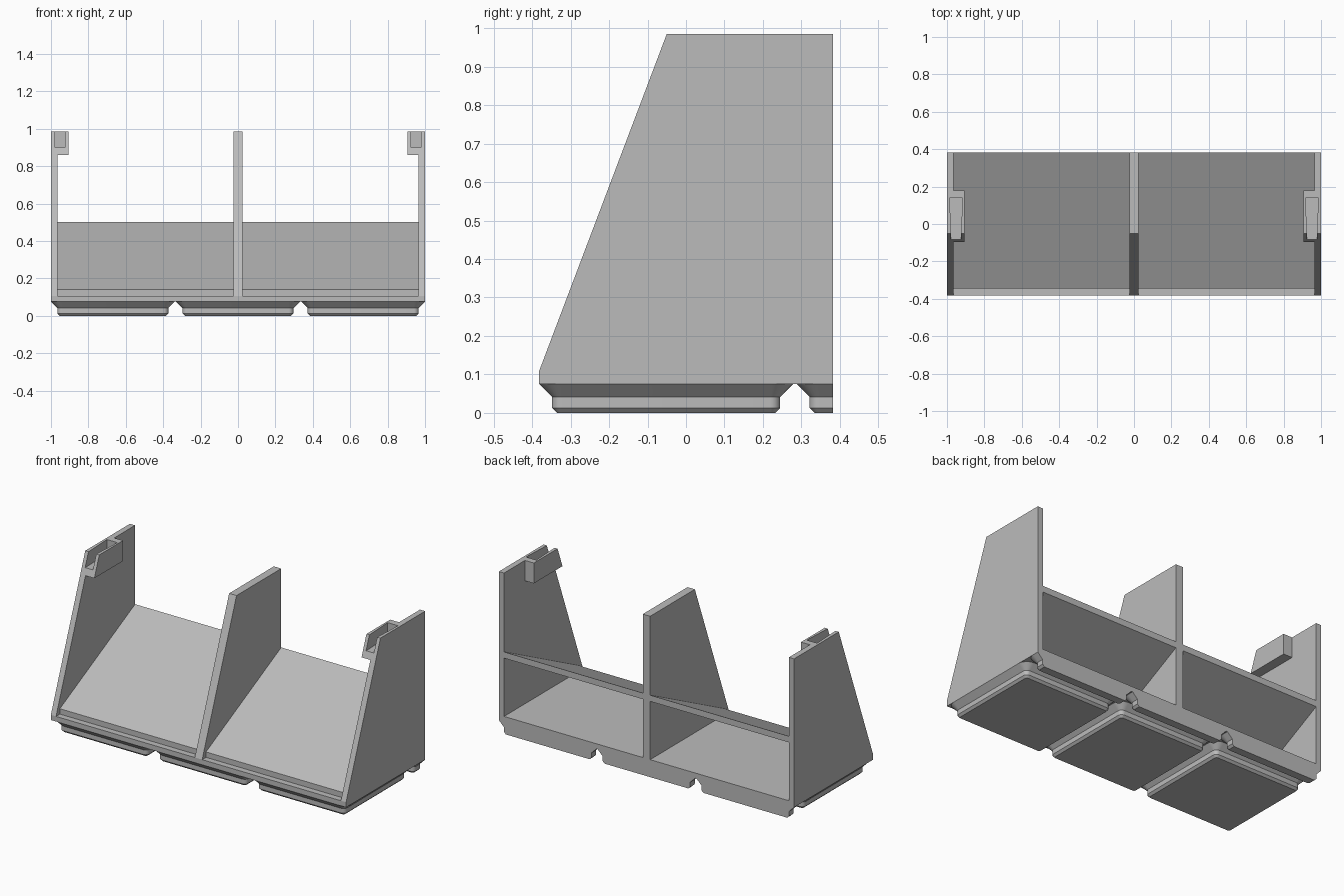
import bpy, bmesh, math

if "Cube" in bpy.data.objects:
    bpy.data.objects.remove(bpy.data.objects["Cube"])

HALF_Y = 0.3825          # half depth of the whole tray
BASE, FLOOR, TOP = 0.0757, 0.107, 0.985
SLOPE_TOP_Y = -0.05      # where the slanted front edge reaches the top
PITCH = 0.6693           # spacing of the feet

grey = bpy.data.materials.new("grey_plastic")
grey.diffuse_color = (0.5, 0.5, 0.5, 1)
grey.use_nodes = True
grey.node_tree.nodes["Principled BSDF"].inputs["Base Color"].default_value = grey.diffuse_color


def finish(name, bm):
    bmesh.ops.recalc_face_normals(bm, faces=bm.faces)
    mesh = bpy.data.meshes.new(name)
    bm.to_mesh(mesh)
    bm.free()
    mesh.materials.append(grey)
    obj = bpy.data.objects.new(name, mesh)
    bpy.context.collection.objects.link(obj)
    return obj


def loft(name, rings, cut_y=None):
    """Solid through matching rings of points, optionally cut flat at a y plane."""
    bm = bmesh.new()
    loops = [[bm.verts.new(p) for p in ring] for ring in rings]
    n = len(loops[0])
    for a, b in zip(loops, loops[1:]):
        for i in range(n):
            j = (i + 1) % n
            bm.faces.new((a[i], a[j], b[j], b[i]))
    bm.faces.new(loops[0])
    bm.faces.new(loops[-1])
    if cut_y is not None:
        bmesh.ops.bisect_plane(bm, geom=bm.verts[:] + bm.edges[:] + bm.faces[:],
                               plane_co=(0, cut_y, 0), plane_no=(0, 1, 0), clear_outer=True)
        bmesh.ops.holes_fill(bm, edges=[e for e in bm.edges if e.is_boundary])
    return finish(name, bm)


def side_profile(name, x0, x1, yz):
    return loft(name, [[(x, y, z) for y, z in yz] for x in (x0, x1)])


def rounded_square(cx, cy, half, radius, z, steps=8):
    ring = []
    for q, (sx, sy) in enumerate(((1, 1), (-1, 1), (-1, -1), (1, -1))):
        for i in range(steps + 1):
            a = math.pi / 2 * (q + i / steps)
            ring.append((cx + sx * (half - radius) + radius * math.cos(a),
                         cy + sy * (half - radius) + radius * math.sin(a), z))
    return ring


def slope_y(z):
    return -HALF_Y + (SLOPE_TOP_Y + HALF_Y) * (z - FLOOR) / (TOP - FLOOR)


# Stepped feet: a full row in front, a row cut off by the back plane
foot_steps = ((0.2837, 0.0128, 0), (0.2964, 0.0255, 0.0128),
              (0.2964, 0.0255, 0.0414), (0.3307, 0.06, BASE))
front_cy = -HALF_Y + 0.3307
for row, cy, cut in (("front", front_cy, None), ("back", front_cy + PITCH, HALF_Y)):
    for i in (-1, 0, 1):
        foot = loft(f"{row}_foot_{i + 2}",
                    [rounded_square(i * PITCH, cy, h, r, z) for h, r, z in foot_steps], cut)
        bpy.ops.object.select_all(action='DESELECT')
        foot.select_set(True)
        bpy.context.view_layer.objects.active = foot
        bpy.ops.object.shade_smooth_by_angle(angle=math.radians(30))

# Bays: floor with a small lip and a sloping shelf, open at the back
bay = [(-HALF_Y, BASE), (-HALF_Y, FLOOR), (-0.345, FLOOR), (-0.345, 0.14),
       (HALF_Y, 0.502), (HALF_Y, 0.464), (-0.335, FLOOR), (HALF_Y, FLOOR), (HALF_Y, BASE)]
side_profile("left_bay", -0.965, -0.025, bay)
side_profile("right_bay", 0.025, 0.965, bay)

# Upright panels with slanted fronts
wall = [(-HALF_Y, BASE), (-HALF_Y, FLOOR), (SLOPE_TOP_Y, TOP), (HALF_Y, TOP), (HALF_Y, BASE)]
side_profile("middle_divider", -0.025, 0.025, wall)

BRACKET_Z = 0.86
bracket = [(slope_y(BRACKET_Z), BRACKET_Z), (SLOPE_TOP_Y, TOP), (0.18, TOP), (0.18, BRACKET_Z)]
for s, side in ((-1, "left"), (1, "right")):
    panel = side_profile(f"{side}_wall", s * 0.965, s, wall)
    block = side_profile(f"{side}_bracket", s * 0.905, s * 0.965, bracket)
    # Tapered slot, open at the top and front
    plan = ((0.978, -0.2), (0.978, -0.04), (0.986, 0.14), (0.916, 0.14), (0.925, -0.04), (0.925, -0.2))
    cutter = loft(f"{side}_slot_cutter", [[(s * x, y, z) for x, y in plan] for z in (0.9, 1.1)])
    cutter.hide_render = True
    cutter.hide_set(True)
    for obj in (panel, block):
        mod = obj.modifiers.new("slot", 'BOOLEAN')
        mod.operation = 'DIFFERENCE'
        mod.solver = 'EXACT'
        mod.object = cutter
